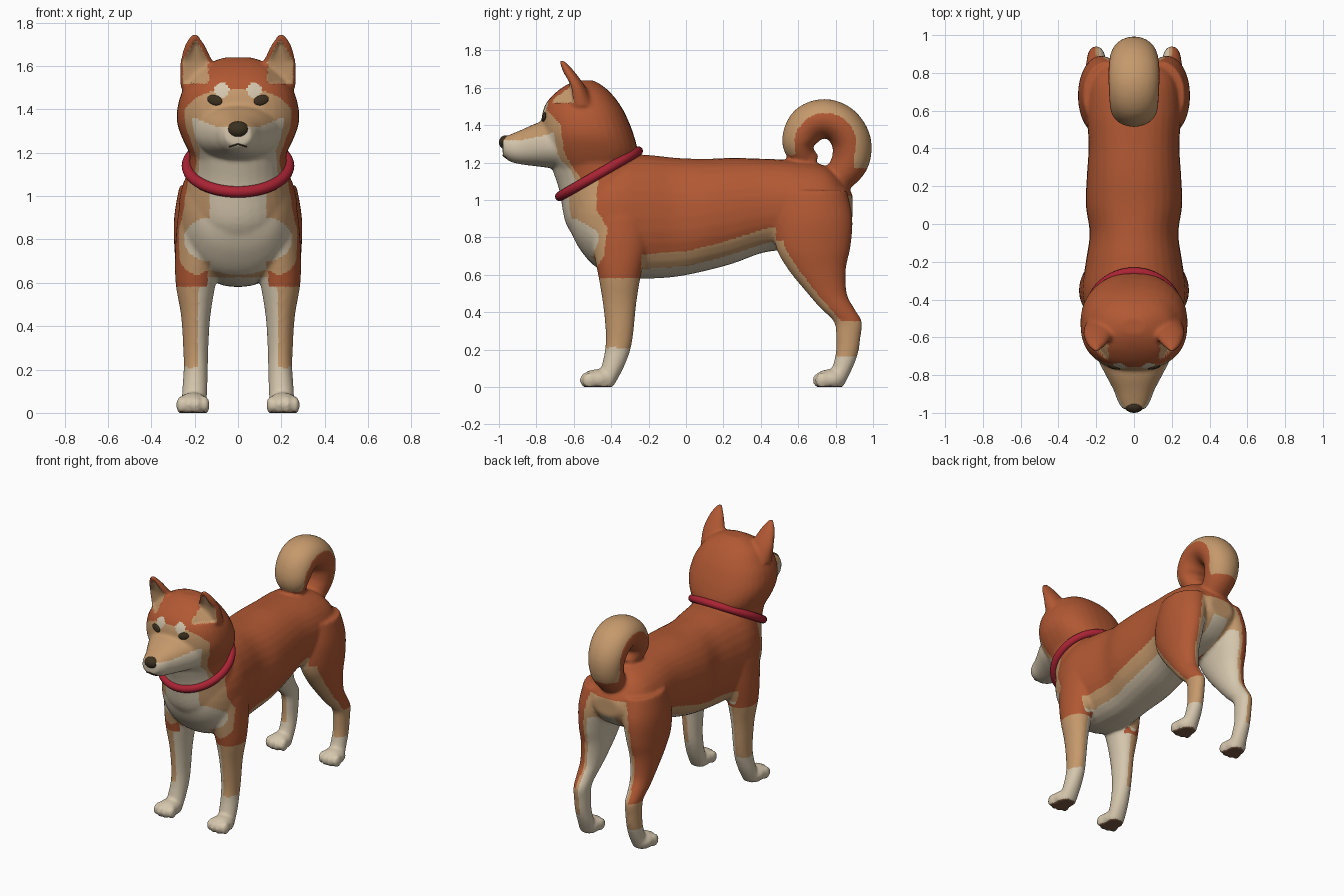
import bpy, bmesh, math
from mathutils import Vector, Matrix
from mathutils.bvhtree import BVHTree

if "Cube" in bpy.data.objects:
    bpy.data.objects.remove(bpy.data.objects["Cube"])


def material(name, r, g, b):
    m = bpy.data.materials.new(name)
    m.use_nodes = True
    m.diffuse_color = (r, g, b, 1)
    bsdf = next(n for n in m.node_tree.nodes if n.type == "BSDF_PRINCIPLED")
    bsdf.inputs["Base Color"].default_value = (r, g, b, 1)
    bsdf.inputs["Roughness"].default_value = 0.9
    return m


coat = [material("rust_fur", .44, .098, .033), material("tan_fur", .56, .32, .15),
        material("cream_fur", .67, .57, .42), material("brown_pads", .19, .10, .058)]
RUST, TAN, CREAM, PAD = range(4)
dark = material("dark_brown", .045, .03, .014)
red = material("red_collar", .40, .017, .034)


def spline(rows, n=5):
    """Smoothly interpolate between control rows."""
    out = []
    for i in range(len(rows) - 1):
        p = rows[max(i - 1, 0)], rows[i], rows[i + 1], rows[min(i + 2, len(rows) - 1)]
        for k in range(n):
            t = k / n
            out.append([.5 * (2 * b + (c - a) * t + (2 * a - 5 * b + 4 * c - d) * t * t
                              + (3 * b - a - 3 * c + d) * t ** 3) for a, b, c, d in zip(*p)])
    return out + [list(rows[-1])]


def loft(bm, rows, axis, power=1.0, sides=(1,), segments=32):
    """Rows are x, y, z, half width, half depth; rings face Z, Y or the path."""
    rows = spline(rows)
    for s in sides:
        rings = []
        for i, (x, y, z, w, d) in enumerate(rows):
            a, b = rows[max(i - 1, 0)], rows[min(i + 1, len(rows) - 1)]
            across = {"Z": Vector((0, 1, 0)), "Y": Vector((0, 0, 1)),
                      "path": Vector((0, a[2] - b[2], b[1] - a[1])).normalized()}[axis]
            ring = []
            for k in range(segments):
                t = math.tau * k / segments
                u, v = [math.copysign(abs(f) ** power, f) for f in (math.cos(t), math.sin(t))]
                ring.append(bm.verts.new(Vector((s * (x + w * u), y, z)) + across * d * v))
            rings.append(ring)
        for p, q in zip(rings, rings[1:]):
            for k in range(segments):
                j = (k + 1) % segments
                bm.faces.new((p[k], p[j], q[j], q[k]))
        bm.faces.new(rings[0])
        bm.faces.new(rings[-1])


def ball(bm, centre, scale, turn=Matrix()):
    m = Matrix.Translation(centre) @ turn @ Matrix.Diagonal((*scale, 1))
    bmesh.ops.create_uvsphere(bm, u_segments=24, v_segments=16, radius=1, matrix=m)


def finish(bm, name, mats):
    mesh = bpy.data.meshes.new(name)
    bm.to_mesh(mesh)
    bm.free()
    for m in mats:
        mesh.materials.append(m)
    mesh.shade_smooth()
    ob = bpy.data.objects.new(name, mesh)
    bpy.context.collection.objects.link(ob)
    return ob


def lengthwise(rows):
    """Turn y, bottom, top, half width into loft rows."""
    return [(0, y, (lo + hi) / 2, w, (hi - lo) / 2) for y, lo, hi, w in rows]


BOTH = (1, -1)
bm = bmesh.new()
# torso
loft(bm, lengthwise([(-.62, .84, 1.02, .10), (-.57, .74, 1.12, .19), (-.48, .64, 1.2, .25),
                     (-.35, .59, 1.24, .275), (-.2, .58, 1.24, .255), (-.05, .59, 1.225, .235),
                     (.1, .62, 1.22, .255), (.25, .66, 1.225, .25), (.42, .72, 1.22, .24),
                     (.6, .74, 1.21, .25), (.75, .78, 1.18, .23), (.84, .84, 1.1, .17),
                     (.89, .9, 1.03, .09)]), "Y", .9)
# neck
loft(bm, [(0, -.33, .82, .22, .23), (0, -.39, .97, .255, .27), (0, -.46, 1.14, .225, .235),
          (0, -.5, 1.25, .23, .23), (0, -.53, 1.35, .24, .22)], "path")
# skull
loft(bm, [(0, -.5, 1.16, .2, .2), (0, -.505, 1.25, .25, .245), (0, -.525, 1.35, .283, .245),
          (0, -.545, 1.45, .27, .225), (0, -.553, 1.52, .235, .193), (0, -.55, 1.58, .19, .14),
          (0, -.545, 1.62, .12, .085), (0, -.54, 1.64, .06, .04)], "Z", .85)
# muzzle
loft(bm, lengthwise([(-.62, 1.16, 1.44, .22), (-.72, 1.17, 1.43, .19), (-.8, 1.18, 1.41, .15),
                     (-.88, 1.19, 1.375, .108), (-.94, 1.205, 1.35, .085),
                     (-.98, 1.235, 1.335, .06)]), "Y", .9)
# ears
loft(bm, [(.185, -.56, 1.5, .08, .07), (.19, -.585, 1.6, .078, .05), (.198, -.625, 1.68, .054, .034),
          (.2, -.652, 1.725, .03, .02), (.2, -.665, 1.745, .014, .012)], "Z", sides=BOTH)
# front legs
loft(bm, [(.16, -.35, .9, .12, .17), (.18, -.35, .75, .11, .15), (.195, -.355, .6, .093, .115),
          (.195, -.355, .45, .068, .09), (.195, -.355, .3, .058, .075), (.195, -.365, .2, .056, .068),
          (.2, -.395, .1, .058, .06), (.205, -.44, 0, .058, .05)], "Z", sides=BOTH)
# hind legs
loft(bm, [(.14, .68, 1.05, .13, .18), (.17, .68, .9, .125, .21), (.185, .68, .75, .108, .2),
          (.19, .7, .63, .09, .155), (.195, .755, .5, .07, .105), (.2, .81, .42, .058, .09),
          (.2, .865, .35, .05, .075), (.2, .868, .27, .048, .066), (.2, .86, .18, .048, .06),
          (.2, .835, .1, .052, .055), (.205, .79, 0, .055, .05)], "Z", sides=BOTH)
# paws with four toes
for s in BOTH:
    for y in (-.475, .77):
        ball(bm, (s * .208, y, .04), (.072, .085, .055))
        for toe in (-.055, -.019, .019, .055):
            ball(bm, (s * (.208 + toe), y - .062 + abs(toe) * .4, .036), (.022, .04, .042))
# curled tail
loft(bm, [(0, .8, 1.1, .09, .08), (0, .875, 1.2, .11, .1), (0, .885, 1.31, .125, .105),
          (0, .83, 1.4, .135, .105), (0, .74, 1.435, .135, .105), (0, .65, 1.4, .13, .105),
          (0, .605, 1.31, .12, .092), (0, .63, 1.24, .09, .07), (0, .69, 1.2, .05, .04)], "path")
bmesh.ops.recalc_face_normals(bm, faces=bm.faces[:])
dog = finish(bm, "dog_body", coat)

# fuse the parts into one smooth skin
mod = dog.modifiers.new("fuse", "REMESH")
mod.mode = "VOXEL"
mod.voxel_size = .0105
mod = dog.modifiers.new("soften", "SMOOTH")
mod.factor = .5
mod.iterations = 7
skin = bpy.data.meshes.new_from_object(dog.evaluated_get(bpy.context.evaluated_depsgraph_get()))
dog.modifiers.clear()
dog.data = skin
skin.materials.clear()
for m in coat:
    skin.materials.append(m)


def interp(t, pts):
    for (a, p), (b, q) in zip(pts, pts[1:]):
        if t < b:
            return p + (q - p) * max(0, (t - a) / (b - a))
    return pts[-1][1]


def ear_hollow(x, z):
    """Positive inside the ear opening."""
    if not 1.52 < z < 1.715:
        return 0
    width = min(.06, .06 * (1.725 - z) / .1)
    return max(0, 1 - ((abs(x) - .195) / width) ** 2)


def paint(c, n):
    x, y, z = abs(c.x), c.y, c.z
    outward = n.x * math.copysign(1, c.x)
    if z < .006:
        return PAD
    if y > .48 and (z > 1.24 or y > .9 and z > 1.17):            # tail
        return TAN if math.hypot(y - .745, z - 1.3) > .165 else RUST
    if y < -.55 and n.y < -.2 and ear_hollow(x, z) > .05:        # ear opening
        return TAN
    if y < -.4 and (z - 1.14) * .866 - (y + .46) * .5 > 0:       # face and throat
        edge = interp(z, [(1.05, -.5), (1.15, -.59), (1.25, -.65), (1.4, -.67), (1.47, -.73), (1.53, -.79)])
        if y < -.65 and math.hypot(x - .075, z - 1.49) < .034:
            return CREAM
        if y > edge:
            return RUST
        cheek = z < 1.32 + .4 * max(0, x - .1) and y < edge - .04
        return CREAM if cheek or z < 1.2 and x < .18 else TAN
    if y < -.1 and z < .58 and x > .1:                           # front legs
        return CREAM if z < .21 or outward < -.2 or x < .165 else TAN
    if y < -.3 and y < interp(z, [(.6, -.5), (.7, -.44), (.85, -.42), (.95, -.48), (1.1, -.47)]):
        blob = math.hypot((x - .13) / .12, (z - .8) / .1) < 1     # chest
        return CREAM if blob or x < .13 else TAN
    if y < .48 and (y > -.24 or x < .14):                        # belly
        low = interp(y, [(-.3, .58), (0, .6), (.2, .65), (.45, .73)])
        return CREAM if z < low + .045 else TAN if z < low + .125 else RUST
    if y > .4:                                                   # hind legs and rump
        if z < .16 or outward < -.35 and z < .85 or x < .06 and z < .9:
            return CREAM
        shin = interp(z, [(.34, .79), (.5, .65), (.63, .55), (.75, .475)]) + .05
        if z < .35 or outward < 0 and z < 1 or z < .78 and y < shin:
            return TAN
        if n.y > .3 and x < .14 and z < 1.02:
            return TAN
    return RUST


# hollow the ears, flatten the soles and colour the coat
bm = bmesh.new()
bm.from_mesh(skin)
bm.normal_update()
for v in bm.verts:
    v.co.z = max(0, v.co.z)
    if v.co.y < -.55 and v.normal.y < -.2:
        v.co.y += .025 * ear_hollow(v.co.x, v.co.z)
bm.normal_update()
for f in bm.faces:
    f.material_index = paint(f.calc_center_median(), f.normal)
    f.smooth = True
tree = BVHTree.FromBMesh(bm)
bm.to_mesh(skin)
bm.free()


def on_face(x, z):
    """Point and normal on the front of the head."""
    return tree.ray_cast(Vector((x, -2, z)), Vector((0, 1, 0)))[:2]


# eyes
for s, name in ((1, "left_eye"), (-1, "right_eye")):
    bm = bmesh.new()
    point, normal = on_face(s * .107, 1.443)
    turn = normal.to_track_quat("Z", "Y").to_matrix().to_4x4() @ Matrix.Rotation(s * .3, 4, "Z")
    ball(bm, point, (.036, .023, .01), turn)
    finish(bm, name, [dark])
# nose
bm = bmesh.new()
ball(bm, (0, -.963, 1.308), (.05, .037, .038))
finish(bm, "nose", [dark])
# mouth line
curve = bpy.data.curves.new("mouth", "CURVE")
curve.dimensions = "3D"
curve.bevel_depth = .004
line = curve.splines.new("POLY")
line.points.add(8)
for i, p in enumerate(line.points):
    x = (i - 4) * .01
    p.co = (*on_face(x, 1.24 - abs(x) * .3)[0], 1)
curve.materials.append(dark)
bpy.context.collection.objects.link(bpy.data.objects.new("mouth", curve))
# collar
bpy.ops.mesh.primitive_torus_add(major_segments=48, minor_segments=12, major_radius=.234, minor_radius=.026,
                                 location=(0, -.465, 1.14), rotation=(math.radians(30), 0, 0))
collar = bpy.context.object
collar.name = "collar"
collar.scale = (1, 1.03, 1)
collar.data.materials.append(red)
collar.data.shade_smooth()
